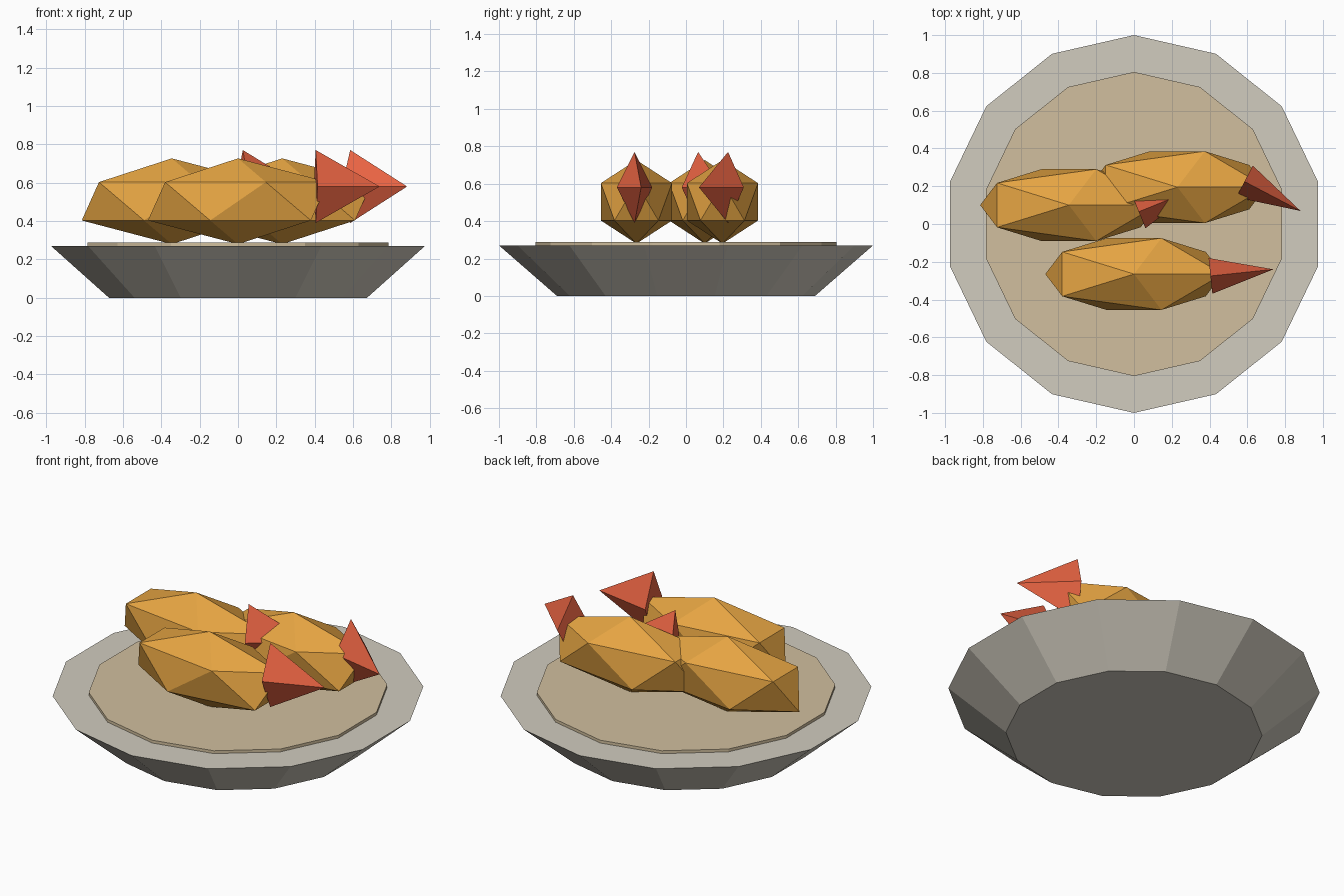
import bpy, bmesh, math
from mathutils import Matrix, Vector

cube = bpy.data.objects.get("Cube")
if cube:
    bpy.data.objects.remove(cube)


def material(name, srgb):
    """Flat colour given as sRGB, stored as linear."""
    col = [((c + 0.055) / 1.055) ** 2.4 for c in srgb] + [1.0]
    mat = bpy.data.materials.new(name)
    mat.use_nodes = True
    mat.diffuse_color = col
    mat.node_tree.nodes["Principled BSDF"].inputs["Base Color"].default_value = col
    return mat


def finish(name, bm, mat):
    bmesh.ops.recalc_face_normals(bm, faces=bm.faces)
    mesh = bpy.data.meshes.new(name)
    bm.to_mesh(mesh)
    bm.free()
    mesh.materials.append(mat)
    obj = bpy.data.objects.new(name, mesh)
    bpy.context.collection.objects.link(obj)
    return obj


def disc(name, mat, r_low, z_low, r_high, z_high, sides=14):
    """Capped frustum with a corner pointing to +y."""
    bm = bmesh.new()
    rings = []
    for r, z in ((r_low, z_low), (r_high, z_high)):
        angles = [2 * math.pi * i / sides for i in range(sides)]
        rings.append([bm.verts.new((r * math.sin(a), r * math.cos(a), z)) for a in angles])
    low, high = rings
    bm.faces.new(low)
    bm.faces.new(high)
    for i in range(sides):
        j = (i + 1) % sides
        bm.faces.new((low[i], low[j], high[j], high[i]))
    return finish(name, bm, mat)


def body(name, mat, x, y):
    """Icosahedron stretched along x."""
    bm = bmesh.new()
    place = Matrix.Translation((x, y, 0.503)) @ Matrix.Diagonal((0.525, 0.2235, 0.2235, 1))
    bmesh.ops.create_icosphere(bm, subdivisions=1, radius=1, matrix=place)
    return finish(name, bm, mat)


def tail(name, mat, x, y, yaw):
    """Flattened four-sided spike pointing along its yaw."""
    bm = bmesh.new()
    place = Matrix.Translation((x, y, 0.58)) @ Matrix.Rotation(math.radians(yaw), 4, "Z")
    corners = ((0, 0.095, 0), (0, 0, 0.19), (0, -0.095, 0), (0, 0, -0.19))
    base = [bm.verts.new(place @ Vector(c)) for c in corners]
    tip = bm.verts.new(place @ Vector((0.335, 0, 0)))
    bm.faces.new(base)
    for i in range(4):
        bm.faces.new((base[i], base[(i + 1) % 4], tip))
    return finish(name, bm, mat)


stone = material("pale grey stone", (0.82, 0.80, 0.75))
sand = material("warm beige", (0.82, 0.75, 0.62))
golden = material("golden batter", (0.90, 0.645, 0.26))
coral = material("coral red", (0.91, 0.39, 0.26))

# Dish and its filling
disc("dish", stone, 0.69, 0.0, 1.0, 0.27)
disc("filling", sand, 0.805, 0.265, 0.805, 0.287)

# Three fried shrimp: body centre, tail base, tail yaw
shrimp = {
    "front": ((0, -0.265), (0.405, -0.275), 6),
    "left": ((-0.345, 0.1), (0.025, 0.065), 22),
    "back": ((0.23, 0.195), (0.585, 0.225), -27.7),
}
for label, (centre, root, yaw) in shrimp.items():
    body(label + "_shrimp_body", golden, *centre)
    tail(label + "_shrimp_tail", coral, *root, yaw)
